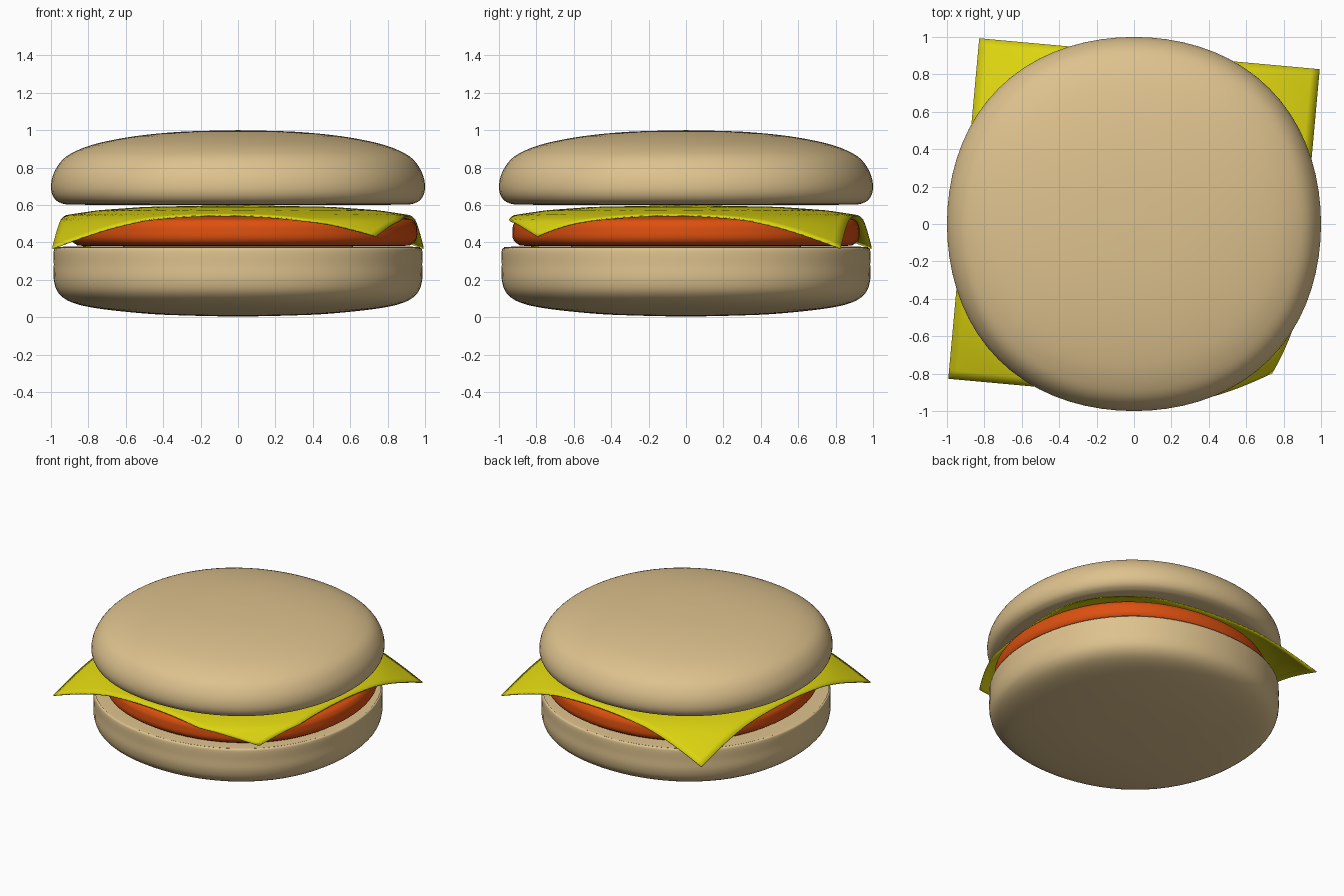
import bpy, bmesh, math
from mathutils import Vector, Matrix

if "Cube" in bpy.data.objects:
    bpy.data.objects.remove(bpy.data.objects["Cube"])


def material(name, rgb):
    m = bpy.data.materials.new(name)
    m.diffuse_color = (*rgb, 1)
    m.use_nodes = True
    m.node_tree.nodes["Principled BSDF"].inputs["Base Color"].default_value = m.diffuse_color
    return m


def finish(name, bm, mat):
    bmesh.ops.recalc_face_normals(bm, faces=bm.faces)
    mesh = bpy.data.meshes.new(name)
    bm.to_mesh(mesh)
    bm.free()
    mesh.materials.append(mat)
    ob = bpy.data.objects.new(name, mesh)
    bpy.context.collection.objects.link(ob)
    bpy.context.view_layer.objects.active = ob
    bpy.ops.object.select_all(action='DESELECT')
    ob.select_set(True)
    bpy.ops.object.shade_smooth_by_angle(angle=math.radians(50))
    return ob


def smooth_profile(pts, steps=4):
    """Catmull-Rom curve through (radius, height) points."""
    p = [Vector(q) for q in pts]
    p = [p[0]] + p + [p[-1]]
    out = []
    for a, b, c, d in zip(p, p[1:], p[2:], p[3:]):
        for i in range(steps):
            t = i / steps
            out.append(0.5 * (2 * b + (c - a) * t + (2 * a - 5 * b + 4 * c - d) * t**2
                              + (3 * b - a - 3 * c + d) * t**3))
    return out + [p[-1]]


def round_part(name, pts, mat, cx=0, sides=72):
    """Slightly squarish turned solid; the profile runs from axis to axis."""
    prof = smooth_profile(pts)
    bm = bmesh.new()
    rings = []
    for r, z in prof[1:-1]:
        ring = []
        for i in range(sides):
            a = math.tau * i / sides
            k = r * (1 + 0.0125 * (1 - math.cos(4 * a)))
            ring.append(bm.verts.new((cx + k * math.cos(a), k * math.sin(a), z)))
        rings.append(ring)
    ends = [bm.verts.new((cx, 0, prof[i].y)) for i in (0, -1)]
    for i in range(sides):
        j = (i + 1) % sides
        for lo, hi in zip(rings, rings[1:]):
            bm.faces.new((lo[i], lo[j], hi[j], hi[i]))
        bm.faces.new((ends[0], rings[0][j], rings[0][i]))
        bm.faces.new((ends[1], rings[-1][i], rings[-1][j]))
    return finish(name, bm, mat)


bread = material("bread", (0.73, 0.54, 0.27))
meat = material("meat", (0.72, 0.08, 0.005))
cheese = material("cheese", (0.72, 0.66, 0.005))

# Buns and patty
round_part("bottom_bun", [(0, .003), (.3, .01), (.5, .02), (.75, .047), (.89, .08), (.96, .13),
                          (.985, .2), (.985, .28), (.985, .355), (.972, .372), (.93, .377),
                          (.5, .38), (0, .38)], bread)
round_part("patty", [(0, .38), (.5, .38), (.84, .381), (.9, .392), (.925, .42), (.928, .46),
                     (.92, .5), (.88, .528), (.7, .55), (.4, .57), (0, .58)], meat, cx=.03)
round_part("top_bun", [(0, .605), (.5, .602), (.87, .602), (.95, .612), (.988, .645), (1, .7),
                       (.985, .77), (.94, .84), (.87, .887), (.75, .93), (.55, .968), (.3, .992),
                       (0, 1)], bread)

# Cheese slice draped over the patty, its front right corner tucked inward
DROP = [(0, .600), (.5, .590), (.75, .572), (.91, .548), (1.0, .523), (1.1, .475), (1.31, .362)]


def drape(r):
    for (r0, z0), (r1, z1) in zip(DROP, DROP[1:]):
        if r <= r1:
            return z0 + (z1 - z0) * (r - r0) / (r1 - r0)
    return DROP[-1][1]


bm = bmesh.new()
bmesh.ops.create_grid(bm, x_segments=40, y_segments=40, size=.914,
                      matrix=Matrix.Rotation(math.radians(-5.2), 4, 'Z'))
for v in bm.verts:
    r = v.co.xy.length
    v.co.z = drape(r)
    if v.co.x > 0 > v.co.y:
        w = max(0, (r - 1) / .3)
        v.co += Vector((-.09, .2, .065)) * w
slice_ob = finish("cheese_slice", bm, cheese)
solid = slice_ob.modifiers.new("thickness", 'SOLIDIFY')
solid.thickness = .008
